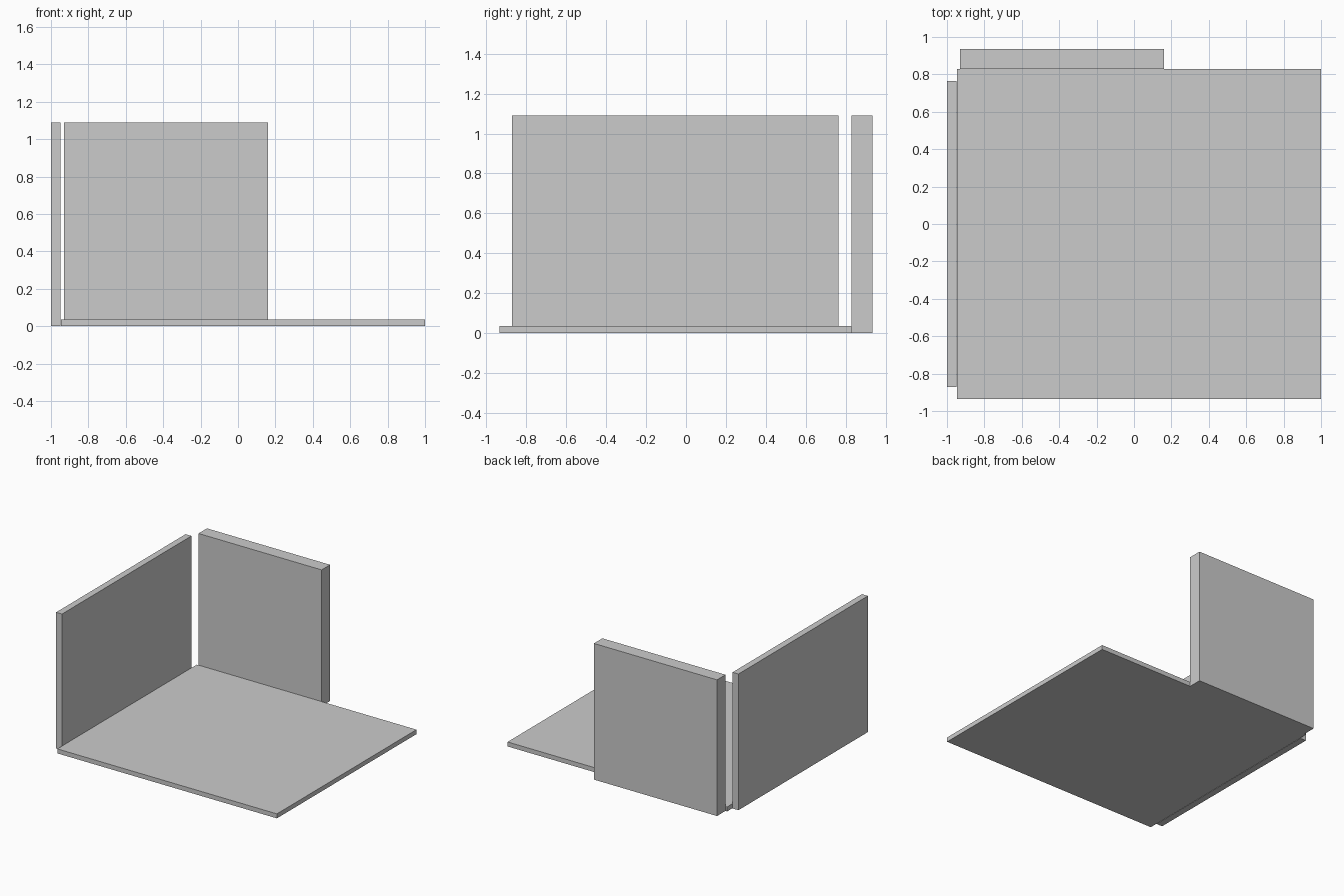
import bpy

if "Cube" in bpy.data.objects:
    bpy.data.objects.remove(bpy.data.objects["Cube"], do_unlink=True)

# Single plain grey for every slab
grey = bpy.data.materials.new("plain_grey")
grey.use_nodes = True
colour = (0.6, 0.6, 0.6, 1)
grey.diffuse_color = colour
grey.node_tree.nodes["Principled BSDF"].inputs["Base Color"].default_value = colour


def slab(name, low, high):
    """Box spanning two opposite corners."""
    centre = [(a + b) / 2 for a, b in zip(low, high)]
    bpy.ops.mesh.primitive_cube_add(size=1, location=centre)
    obj = bpy.context.object
    obj.name = name
    obj.scale = [b - a for a, b in zip(low, high)]
    bpy.ops.object.transform_apply(location=False, rotation=False, scale=True)
    obj.data.materials.append(grey)
    return obj


height = 1.09
floor_back = 0.829

# Floor, with one wall beside it and one behind it
slab("floor", (-0.945, -0.936, 0), (1, floor_back, 0.036))
slab("side_wall", (-1, -0.872, 0), (-0.948, 0.765, height))
slab("back_wall", (-0.93, floor_back, 0), (0.16, 0.936, height))
